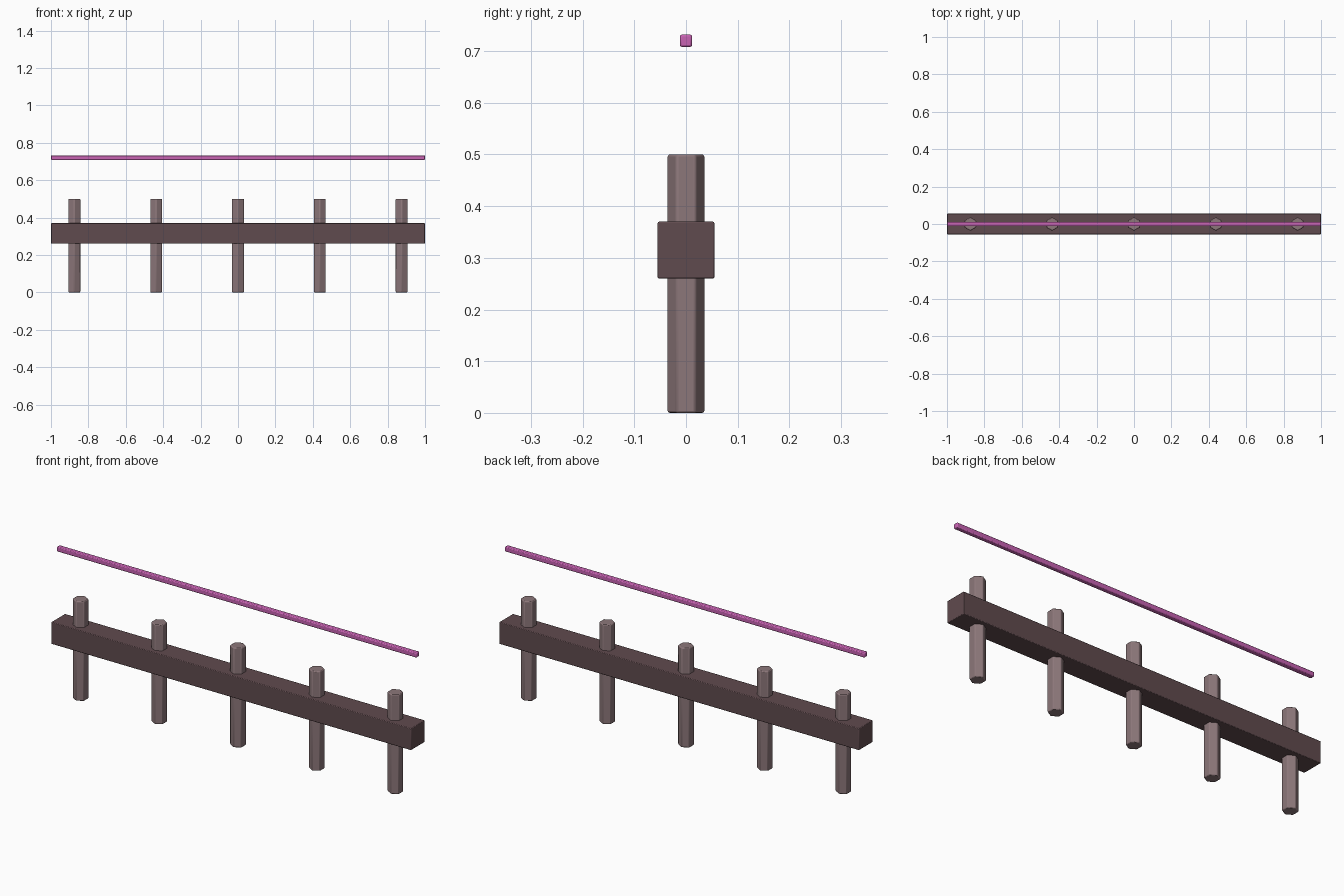
import bpy
import math

if "Cube" in bpy.data.objects:
    bpy.data.objects.remove(bpy.data.objects["Cube"], do_unlink=True)


def make_material(name, rgb):
    mat = bpy.data.materials.new(name)
    mat.use_nodes = True
    color = (*rgb, 1.0)
    mat.diffuse_color = color
    mat.node_tree.nodes["Principled BSDF"].inputs["Base Color"].default_value = color
    return mat


def finish(name, mat, bevel):
    """Name the active part, colour it and soften its edges."""
    obj = bpy.context.object
    obj.name = obj.data.name = name
    obj.data.materials.append(mat)
    bpy.ops.object.transform_apply(location=False, rotation=True, scale=True)
    mod = obj.modifiers.new("Soft edges", "BEVEL")
    mod.width = bevel
    mod.segments = 2
    bpy.ops.object.shade_smooth_by_angle(angle=math.radians(30))
    return obj


def add_bar(name, size, z, mat, bevel):
    bpy.ops.mesh.primitive_cube_add(size=1, location=(0, 0, z))
    bpy.context.object.scale = size
    return finish(name, mat, bevel)


dark_wood = make_material("dark wood", (0.118, 0.070, 0.077))
light_wood = make_material("pale wood", (0.265, 0.185, 0.195))
pink = make_material("pink", (0.58, 0.125, 0.45))

# Long horizontal beam and the thin rod floating above it
add_bar("beam", (2.0, 0.11, 0.11), 0.315, dark_wood, 0.003)
add_bar("rod", (2.0, 0.024, 0.024), 0.72, pink, 0.004)

# Hexagonal posts passing through the beam, corners towards front and back
spacing = 0.4375
for i in range(5):
    bpy.ops.mesh.primitive_cylinder_add(
        vertices=6, radius=0.0365, depth=0.5,
        location=((i - 2) * spacing, 0, 0.25))
    finish(f"post_{i + 1}", light_wood, 0.004)
